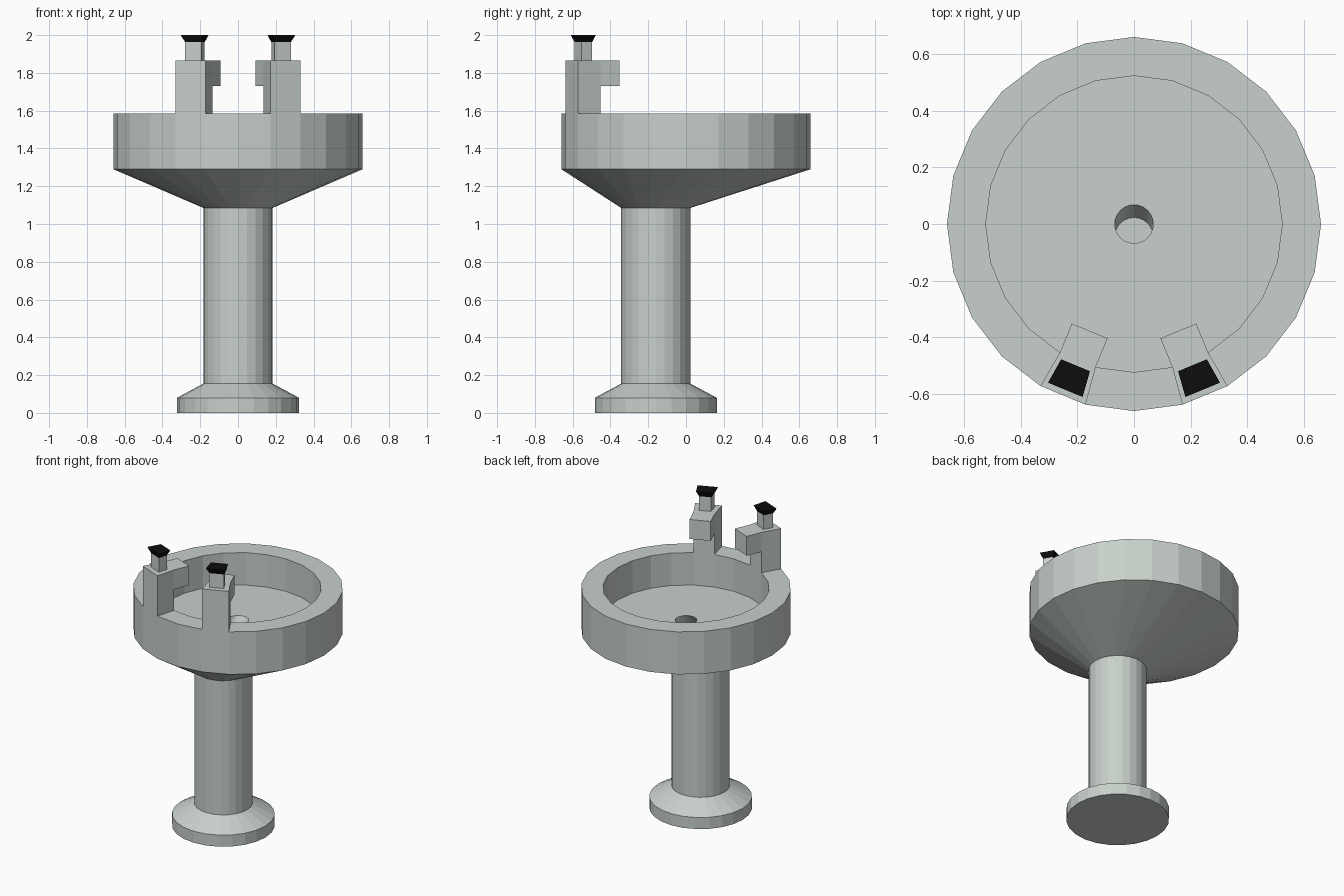
import bpy
import bmesh
from math import cos, sin, pi, radians

cube = bpy.data.objects.get("Cube")
if cube:
    bpy.data.objects.remove(cube, do_unlink=True)

SIDES = 24
COLUMN_Y = -0.16
RIM_R, BOWL_R = 0.66, 0.523
RIM_Z, TAP_Z = 1.585, 1.865


def make_material(name, rgb):
    mat = bpy.data.materials.new(name)
    mat.use_nodes = True
    colour = (*rgb, 1)
    mat.diffuse_color = colour
    mat.node_tree.nodes["Principled BSDF"].inputs["Base Color"].default_value = colour
    return mat


stone = make_material("pale grey green", (0.58, 0.635, 0.595))
black = make_material("black", (0.004, 0.004, 0.004))


def loft(name, rings, mat, cap_start=True, cap_end=True):
    """Skin a list of equal-length point rings into one flat-shaded object."""
    bm = bmesh.new()
    loops = [[bm.verts.new(p) for p in ring] for ring in rings]
    n = len(loops[0])
    for a, b in zip(loops, loops[1:]):
        for i in range(n):
            j = (i + 1) % n
            bm.faces.new((a[i], a[j], b[j], b[i]))
    if cap_start:
        bm.faces.new(loops[0][::-1])
    if cap_end:
        bm.faces.new(loops[-1])
    mesh = bpy.data.meshes.new(name)
    bm.to_mesh(mesh)
    bm.free()
    mesh.materials.append(mat)
    obj = bpy.data.objects.new(name, mesh)
    bpy.context.scene.collection.objects.link(obj)
    return obj


def circle(r, z, y=0.0):
    angles = [2 * pi * i / SIDES for i in range(SIDES)]
    return [(r * cos(a), y + r * sin(a), z) for a in angles]


# Pedestal: foot, sloped shoulder and column
loft("pedestal", [circle(r, z, COLUMN_Y) for r, z in
                  ((0.323, 0), (0.323, 0.08), (0.183, 0.155), (0.183, 1.085))],
     stone, cap_end=False)

# Basin: off-centre underside, rim, bowl and slanted drain
loft("basin", [circle(0.183, 1.085, COLUMN_Y), circle(RIM_R, 1.29),
               circle(RIM_R, RIM_Z), circle(BOWL_R, RIM_Z),
               circle(BOWL_R, 1.36), circle(0.068, 1.36),
               circle(0.068, 1.29, -0.045)],
     stone, cap_start=False)


# Taps: one rim segment raised, with a spout, stem and push button
def add_tap(side, angle):
    def section(r_out, w_out, r_in, w_in, z):
        corners = ((r_out, -w_out), (r_out, w_out), (r_in, w_in), (r_in, -w_in))
        return [(r * cos(angle) - w * sin(angle),
                 r * sin(angle) + w * cos(angle), z) for r, w in corners]

    half = pi / SIDES
    outer, inner = RIM_R * cos(half), BOWL_R * cos(half)
    w_out, w_in = RIM_R * sin(half), BOWL_R * sin(half)
    mid = (outer + inner) / 2

    def button_section(scale, z):
        return section(mid + 0.047 * scale, 0.066 * scale,
                       mid - 0.047 * scale, 0.055 * scale, z)

    loft(side + "_tap_body", [section(outer, w_out, inner, w_in, z)
                              for z in (RIM_Z, TAP_Z)], stone, cap_start=False)
    loft(side + "_tap_spout", [section(inner, w_in, inner - 0.11, w_in, z)
                               for z in (1.73, TAP_Z)], stone)
    loft(side + "_tap_stem", [button_section(0.7, z) for z in (TAP_Z, 1.965)],
         stone, cap_start=False)
    loft(side + "_tap_button", [button_section(0.7, 1.963), button_section(1, 2.0)],
         black)


add_tap("left", radians(-67.5))
add_tap("right", radians(-112.5))
